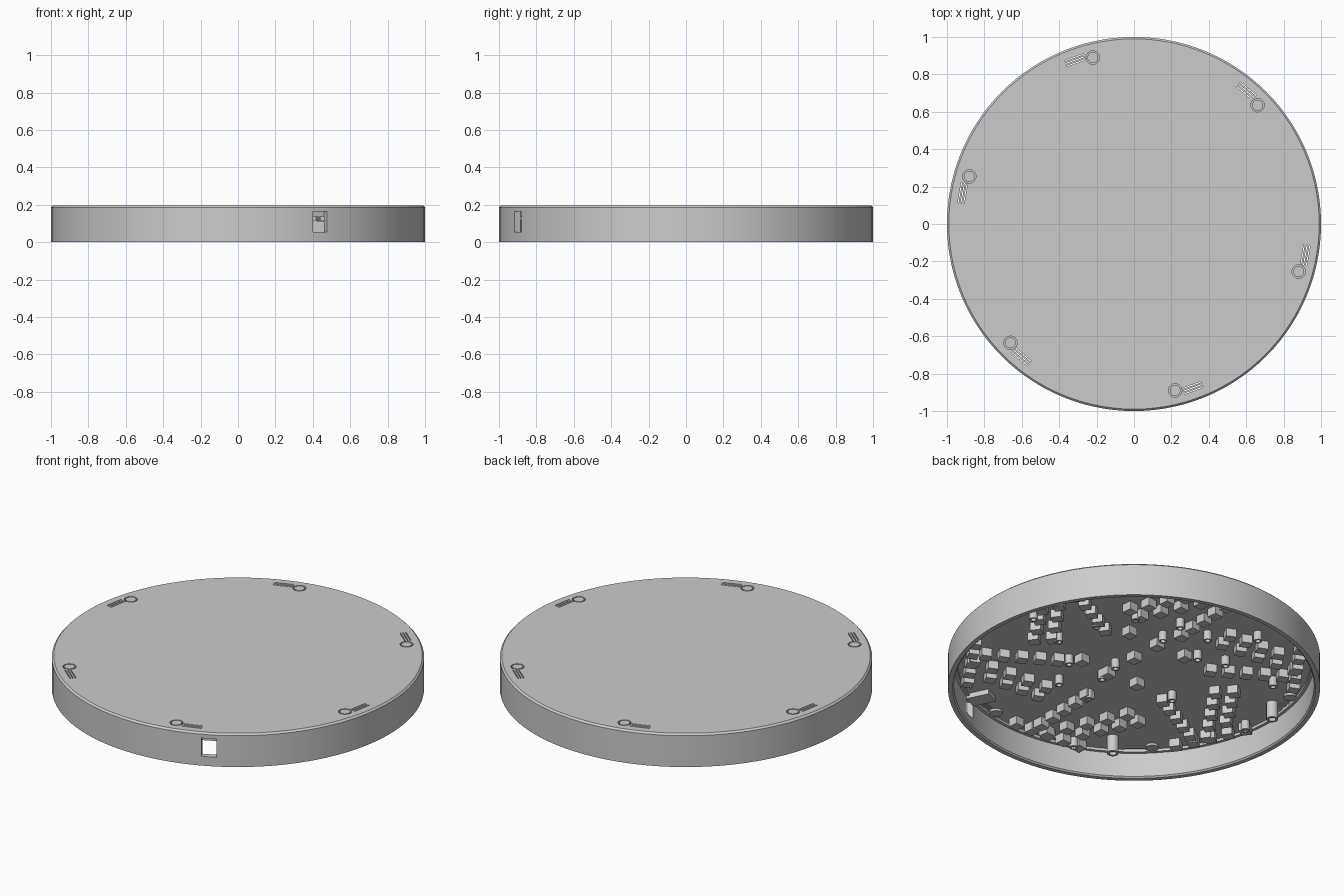
import bpy, bmesh
from math import pi, sin, cos, radians, atan2, hypot
from mathutils import Matrix, Vector

if "Cube" in bpy.data.objects:
    bpy.data.objects.remove(bpy.data.objects["Cube"], do_unlink=True)

grey = bpy.data.materials.new("plain_grey")
grey.use_nodes = True
grey.diffuse_color = (0.6, 0.6, 0.6, 1)
grey.node_tree.nodes["Principled BSDF"].inputs["Base Color"].default_value = (0.6, 0.6, 0.6, 1)

CEILING = 0.165
TURN = radians(141)   # underside layout angle, mirrored into the model frame


def finish(bm, name, smooth=True):
    bmesh.ops.recalc_face_normals(bm, faces=bm.faces)
    mesh = bpy.data.meshes.new(name)
    bm.to_mesh(mesh)
    bm.free()
    obj = bpy.data.objects.new(name, mesh)
    bpy.context.collection.objects.link(obj)
    mesh.materials.append(grey)
    if smooth:
        smooth_edges(obj)
    return obj


def smooth_edges(obj):
    bpy.ops.object.select_all(action='DESELECT')
    obj.select_set(True)
    bpy.context.view_layer.objects.active = obj
    bpy.ops.object.shade_smooth_by_angle(angle=radians(30))


def revolve(bm, profile, steps, matrix=Matrix(), closed=False):
    """Spin an (r, z) profile around the local z axis."""
    verts = [bm.verts.new((r, 0, z)) for r, z in profile]
    ends = verts + verts[:1] if closed else verts
    edges = [bm.edges.new(pair) for pair in zip(ends, ends[1:])]
    out = bmesh.ops.spin(bm, geom=verts + edges, cent=(0, 0, 0), axis=(0, 0, 1),
                         angle=2 * pi, steps=steps, use_duplicate=False)
    new = set(verts) | {v for f in bm.faces for v in f.verts if not f.tag}
    for f in bm.faces:
        f.tag = True
    new = list(new)
    bmesh.ops.remove_doubles(bm, verts=new, dist=0.00005)
    bmesh.ops.transform(bm, matrix=matrix, verts=[v for v in new if v.is_valid])


def box(bm, centre, size, angle):
    m = (Matrix.Translation(centre) @ Matrix.Rotation(angle, 4, 'Z')
         @ Matrix.Diagonal((*size, 1)))
    bmesh.ops.create_cube(bm, size=1, matrix=m)
    for f in bm.faces:
        f.tag = True


def under(u, v, z):
    """Underside layout coordinates to model coordinates."""
    a, r = TURN - atan2(v, u), hypot(u, v)
    return Vector((r * cos(a), r * sin(a), z))


# Shallow round shell, open underneath
bm = bmesh.new()
revolve(bm, [(0, CEILING), (0.95, CEILING), (0.95, 0.15), (0.967, 0.15), (0.967, 0.008),
             (0.975, 0), (1, 0), (1, 0.186), (0.99, 0.196), (0, 0.196)], 112)
shell = finish(bm, "shell", False)

# Cutter: side window, ring grooves and slits on the lid
WINDOW = radians(-64)
out = Vector((cos(WINDOW), sin(WINDOW), 0))
bm = bmesh.new()
box(bm, out * 0.98 + Vector((0, 0, 0.109)), (0.12, 0.082, 0.108), WINDOW)
for k in range(6):
    spin = Matrix.Rotation(k * pi / 3, 4, 'Z')
    ring = spin @ Vector((0.22, -0.89, 0))
    revolve(bm, [(0.029, 0.18), (0.036, 0.18), (0.036, 0.21), (0.029, 0.21)], 24,
            Matrix.Translation(ring), closed=True)
    tilt = radians(20)
    for i in (-1, 0, 1):
        mid = Vector((0.315 - i * 0.005, -0.876 + i * 0.014, 0.18))
        box(bm, spin @ mid, (0.11, 0.005, 0.1), tilt + k * pi / 3)
cutter = finish(bm, "shell_cutter", False)
cutter.hide_render = True
cutter.hide_set(True)

mod = shell.modifiers.new("openings", 'BOOLEAN')
mod.operation, mod.solver, mod.object = 'DIFFERENCE', 'EXACT', cutter
bpy.context.view_layer.objects.active = shell
shell.select_set(True)
bpy.ops.object.modifier_apply(modifier=mod.name)
bpy.data.objects.remove(cutter, do_unlink=True)
smooth_edges(shell)

# Hood inside the window
bm = bmesh.new()
box(bm, out * 0.9 + Vector((0, 0, 0.151)), (0.13, 0.09, 0.032), WINDOW)
finish(bm, "window_hood", False)

# Six fans of small blocks under the lid: (start, end, count) of each row
rows = [((0.41, -0.05), (0.80, -0.10), 5), ((0.47, 0.24), (0.86, -0.03), 5),
        ((0.51, 0.33), (0.77, 0.14), 4), ((0.89, 0.19), (0.86, -0.22), 5)]
bm = bmesh.new()
for k in range(6):
    turn = Matrix.Rotation(k * pi / 3, 2)
    for start, end, count in rows:
        for i in range(count):
            p = turn @ Vector(start).lerp(Vector(end), i / (count - 1))
            box(bm, under(*p, CEILING - 0.023), (0.058, 0.058, 0.05),
                TURN + radians(15) - k * pi / 3)
finish(bm, "block_fans", False)

# Loose blocks near the middle
bm = bmesh.new()
for u, v in [(-.28, .05), (-.14, -.09), (0, .08), (.02, -.2), (.12, .22), (-.03, .35), (.27, .1)]:
    box(bm, under(u, v, CEILING - 0.023), (0.058, 0.058, 0.05), TURN + pi / 4)
finish(bm, "middle_blocks", False)


# Hollow pegs and taller posts
def pegs(name, spots, radius, length):
    bm = bmesh.new()
    low = CEILING - length
    for u, v in spots:
        revolve(bm, [(radius, CEILING + 0.005), (radius, low), (radius * 0.6, low),
                     (radius * 0.6, low + 0.02), (0, low + 0.02)], 16,
                Matrix.Translation(under(u, v, 0)))
    finish(bm, name)


pegs("short_pegs", [(-.41, .29), (0, .53), (.15, .31), (.24, .45), (.39, .32), (.34, .11),
                    (-.1, .01), (-.35, .05), (-.4, -.17), (-.24, -.32), (.21, -.33),
                    (.49, .05), (-.55, .53), (-.21, .45), (.75, -.17), (.61, -.64),
                    (-.31, -.84), (-.17, -.11), (.66, .32)], 0.023, 0.055)
pegs("tall_posts", [(.75, -.44), (-.1, -.82)], 0.032, 0.1)

# Flat pads under the ring grooves
bm = bmesh.new()
for k in range(6):
    c = Matrix.Rotation(k * pi / 3, 4, 'Z') @ Vector((0.22, -0.89, 0))
    revolve(bm, [(0.034, CEILING + 0.002), (0.034, CEILING - 0.014), (0, CEILING - 0.014)], 20,
            Matrix.Translation(c))
finish(bm, "ring_pads")
